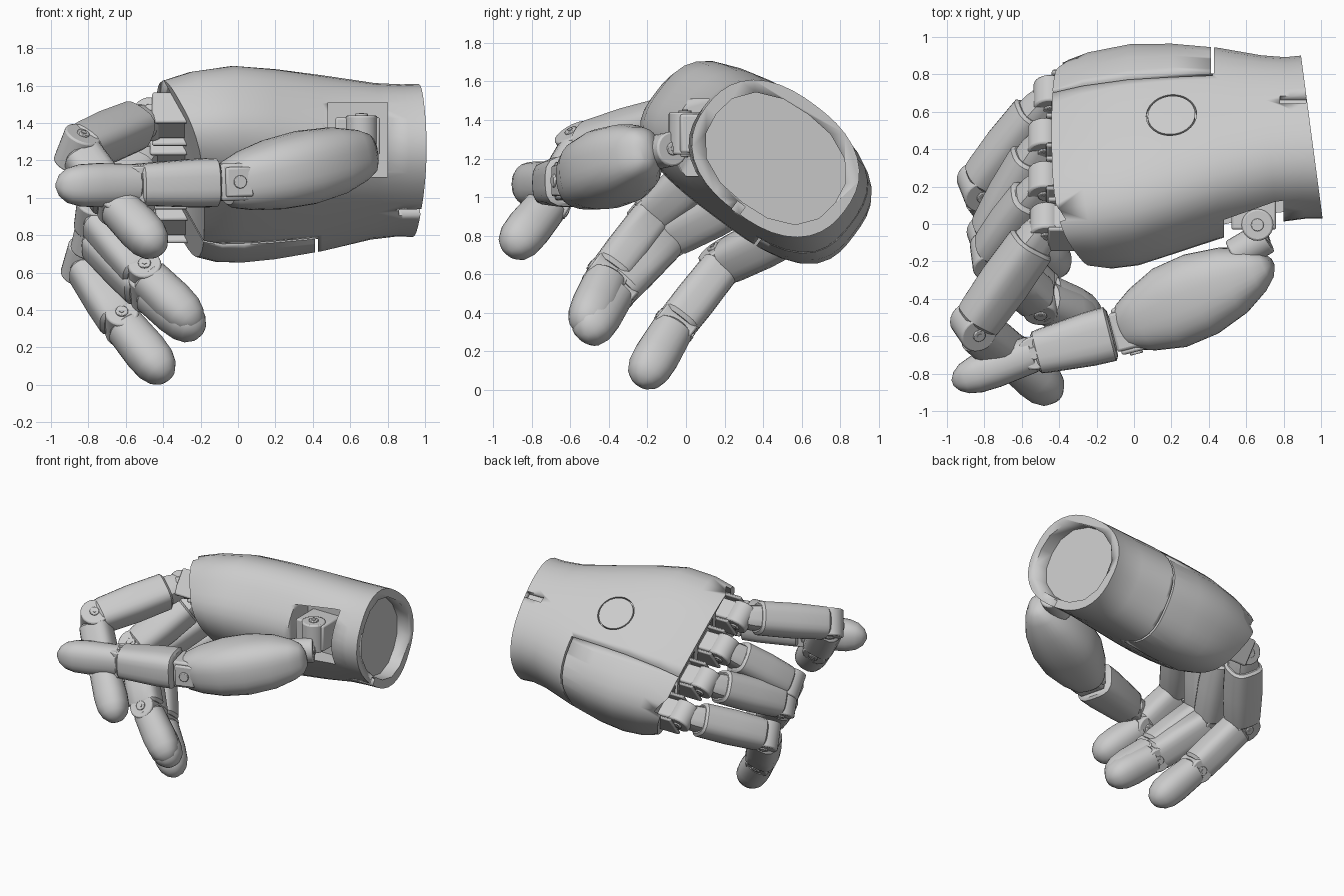
import bpy, bmesh
from math import sin, cos, pi
from mathutils import Vector as V, Matrix

if "Cube" in bpy.data.objects:
    bpy.data.objects.remove(bpy.data.objects["Cube"])

# Palm frame: W runs across the knuckles, N points out of the back of the hand
X, W, N = V((1, 0, 0)), V((0, .8, -.6)), V((0, .6, .8))
Y, Z = V((0, 1, 0)), V((0, 0, 1))


def finish(bm, name, bevel=0, smooth=True):
    bmesh.ops.recalc_face_normals(bm, faces=bm.faces)
    me = bpy.data.meshes.new(name)
    bm.to_mesh(me)
    bm.free()
    ob = bpy.data.objects.new(name, me)
    bpy.context.collection.objects.link(ob)
    if bevel:
        m = ob.modifiers.new("bevel", 'BEVEL')
        m.width, m.segments, m.limit_method = bevel, 2, 'ANGLE'
    if smooth:
        bpy.ops.object.select_all(action='DESELECT')
        ob.select_set(True)
        bpy.context.view_layer.objects.active = ob
        bpy.ops.object.shade_smooth_by_angle(angle=.6)
    return ob


def oval(a, b, e, n):
    """Superellipse points: e=2 is an ellipse, larger is boxier."""
    for i in range(n):
        c, s = cos(2 * pi * i / n), sin(2 * pi * i / n)
        k = (abs(c) ** e + abs(s) ** e) ** (-1 / e)
        yield a * k * c, b * k * s


def loft(name, rings, bevel=0):
    bm = bmesh.new()
    loops = [[bm.verts.new(p) for p in r] for r in rings]
    n = len(loops[0])
    for p, q in zip(loops, loops[1:]):
        for i in range(n):
            bm.faces.new((p[i], p[(i + 1) % n], q[(i + 1) % n], q[i]))
    bm.faces.new(loops[0])
    bm.faces.new(loops[-1])
    return finish(bm, name, bevel)


def segment(name, p, q, prof, ref=W, e=3.0, n=24):
    """Limb from p to q; prof = (fraction, half size along ref, other half size)."""
    d = (q - p).normalized()
    s = (ref - d * ref.dot(d)).normalized()
    t = d.cross(s)
    return loft(name, [[p.lerp(q, f) + s * u + t * v for u, v in oval(a, b, e, n)]
                       for f, a, b in prof])


def box(name, c, size, axes=(X, W, N), bevel=.012):
    m = Matrix(axes).transposed().to_4x4()
    bm = bmesh.new()
    bmesh.ops.create_cube(bm, size=1, matrix=Matrix.Translation(c) @ m @ Matrix.Diagonal((*size, 1)))
    return finish(bm, name, bevel)


def cyl(name, c, axis, r, depth, n=24, bevel=.01):
    m = Matrix.Translation(c) @ axis.to_track_quat('Z', 'Y').to_matrix().to_4x4()
    bm = bmesh.new()
    bmesh.ops.create_cone(bm, cap_ends=True, segments=n, radius1=r, radius2=r, depth=depth, matrix=m)
    return finish(bm, name, bevel)


def hinge(name, c, axis, r, depth):
    cyl(name, c, axis, r, depth)
    for s in (-1, 1):
        cyl(name + "_bolt", c + axis * s * depth / 2, axis, .034, .02, 16, .004)
        cyl(name + "_bolt_core", c + axis * s * depth / 2, axis, .016, .028, 6, 0)


def cut(target, cutter):
    cutter.hide_render = True
    cutter.hide_set(True)
    m = target.modifiers.new("cut", 'BOOLEAN')
    m.operation, m.solver, m.object = 'DIFFERENCE', 'EXACT', cutter


# Palm shell: x, centre y, centre z, half width, half thickness, boxiness, end tilts
sections = [(.95, .465, 1.2, .45, .345, 2.4, -.1325, 0), (.86, .46, 1.2, .445, .345, 2.4, -.12, 0),
            (.72, .455, 1.195, .46, .345, 2.5, -.09, 0), (.45, .43, 1.185, .53, .355, 2.8, 0, 0),
            (.2, .4, 1.18, .595, .36, 2.9, 0, 0), (0, .37, 1.18, .63, .355, 3, 0, -.1),
            (-.18, .34, 1.165, .625, .33, 3, 0, -.3), (-.31, .32, 1.155, .595, .29, 3, 0, -.45)]


def palm_ring(x, y, z, a, b, e, ky, kv, n=40):
    out = []
    for u, v in oval(a, b, e, n):
        p = V((0, y, z)) + W * u + N * v
        p.x = x + ky * (p.y - .47) + kv * v
        out.append(p)
    return out


palm = loft("palm_shell", [palm_ring(*s) for s in sections])

# Wrist socket, thumb recess, panel seams, round seam and wrist slots
cut(palm, loft("socket_cutter", [palm_ring(x, .465, 1.2, .385, .285, 2.4, -.1325, 0, 16) for x in (1.1, .85)]))
cut(palm, box("thumb_recess_cutter", V((.64, 0, 1.31)), (.32, .36, .4), (X, Y, Z), 0))
mid = V((0, .4, 1.18))
cut(palm, box("panel_seam_cutter", mid + W * .225 - X * .09, (1.02, .014, 1.4), bevel=0))
cut(palm, box("panel_end_cutter", mid + W * .717 + X * .42, (.014, .97, 1.4), bevel=0))
bm = bmesh.new()
rm = Matrix((X, W, N)).transposed().to_4x4()
rm.translation = mid + X * .2 - W * .04 + N * .36
rows = []
for r, h in ((.127, -.03), (.135, -.03), (.135, .1), (.127, .1)):
    rows.append([bm.verts.new(rm @ V((r * cos(i * pi / 18), r * sin(i * pi / 18), h))) for i in range(36)])
for k in range(4):
    for i in range(36):
        j = (i + 1) % 36
        bm.faces.new((rows[k][i], rows[k][j], rows[k - 3][j], rows[k - 3][i]))
cut(palm, finish(bm, "round_seam_cutter", 0, False))
for c in (V((.93, .27, .94)), V((.85, .66, 1.47))):
    cut(palm, box("slot_cutter", c, (.14, .05, .06), bevel=0))

# Fingers: knuckle, middle joint, end joint, tip centre
fingers = {
    "index": [(-.47, 0, 1.42), (-.86, -.55, 1.26), (-.66, -.71, .97), (-.48, -.86, .785)],
    "middle": [(-.48, .22, 1.25), (-.77, -.17, .91), (-.5, -.41, .59), (-.29, -.5, .38)],
    "ring": [(-.48, .45, 1.08), (-.78, -.08, .8), (-.49, -.37, .51), (-.28, -.48, .34)],
    "little": [(-.45, .68, .9), (-.83, .2, .66), (-.62, -.06, .33), (-.44, -.19, .112)],
}
TIP = [(0, .085, .085), (.06, .11, .108), (.5, .118, .116), (.72, .113, .11),
       (.86, .094, .09), (.95, .062, .058), (1, .018, .018)]
for nm, pts in fingers.items():
    k, p, d, t = map(V, pts)
    # knuckle bracket with a scooped socket in the shell
    cut(palm, cyl(nm + "_knuckle_scoop_cutter", k + N * .08, W, .15, .225, 24, 0))
    hinge(nm + "_knuckle", k, W, .088, .17)
    box(nm + "_knuckle_bracket", k + X * .13, (.26, .15, .15))
    for s in (-1, 1):
        box(nm + "_knuckle_fork", k + X * .11 + W * s * .1, (.2, .025, .2))
    # first bone with a stepped collar
    u = (p - k).normalized()
    segment(nm + "_collar", k, k + u * .16, [(0, .07, .07), (.5, .085, .09), (1, .09, .1)], e=4)
    segment(nm + "_proximal", k + u * .13, p - u * .03,
            [(0, .1, .105), (.03, .118, .122), (.5, .122, .128), (.9, .115, .12), (.97, .113, .115), (1, .1, .1)], e=3.2)
    # middle joint and second bone
    a1 = (W - u * W.dot(u)).normalized()
    hinge(nm + "_middle_joint", p, a1, .1, .2)
    u = (d - p).normalized()
    segment(nm + "_medial", p + u * .04, d - u * .02,
            [(0, .09, .095), (.05, .106, .11), (.6, .11, .115), (.95, .108, .112), (1, .095, .095)], e=3.4)
    # end joint and fingertip
    a2 = (W - u * W.dot(u)).normalized()
    hinge(nm + "_end_joint", d, a2, .09, .2)
    u = (t - d).normalized()
    segment(nm + "_tip", d + u * .01, t + u * .115, TIP, e=2.3)

# Thumb base joint
box("thumb_mount", V((.64, .12, 1.33)), (.24, .3, .2), (X, Y, Z))
hinge("thumb_swivel", V((.66, -.005, 1.33)), Z, .085, .22)
hinge("thumb_base_joint", V((.62, -.12, 1.24)), V((.85, .5, .1)).normalized(), .09, .2)

# Thumb bones
segment("thumb_metacarpal", V((.735, -.21, 1.245)), V((-.1, -.575, 1.06)),
        [(0, .06, .03), (.03, .105, .075), (.1, .14, .125), (.25, .182, .19), (.45, .2, .23),
         (.65, .19, .228), (.82, .162, .18), (.93, .13, .13), (.96, .105, .1)], Z, 2.6, 32)
a, b, c = V((-.02, -.56, 1.085)), V((-.53, -.69, 1.07)), V((-.97, -.85, 1.065))
d = (b - a).normalized()
side = d.cross(Z).normalized()
up = side.cross(d)
box("thumb_joint_block", a, (.19, .21, .2), (d, side, up), .015)
for s in (-1, 1):
    box("thumb_joint_plate", a + side * s * .112, (.15, .03, .16), (d, side, up))
    cyl("thumb_joint_bolt", a + side * s * .13, side, .035, .02, 16, .004)
segment("thumb_proximal", a + d * .1, b,
        [(0, .115, .125), (.03, .132, .148), (.3, .13, .145), (.9, .115, .12), (.97, .113, .115), (1, .1, .1)], Z, 3.4)
hinge("thumb_end_joint", b, up, .09, .2)
segment("thumb_tip", b - d * .01, c, [(f, h, w * .92) for f, h, w in TIP], Z, 2.4)
